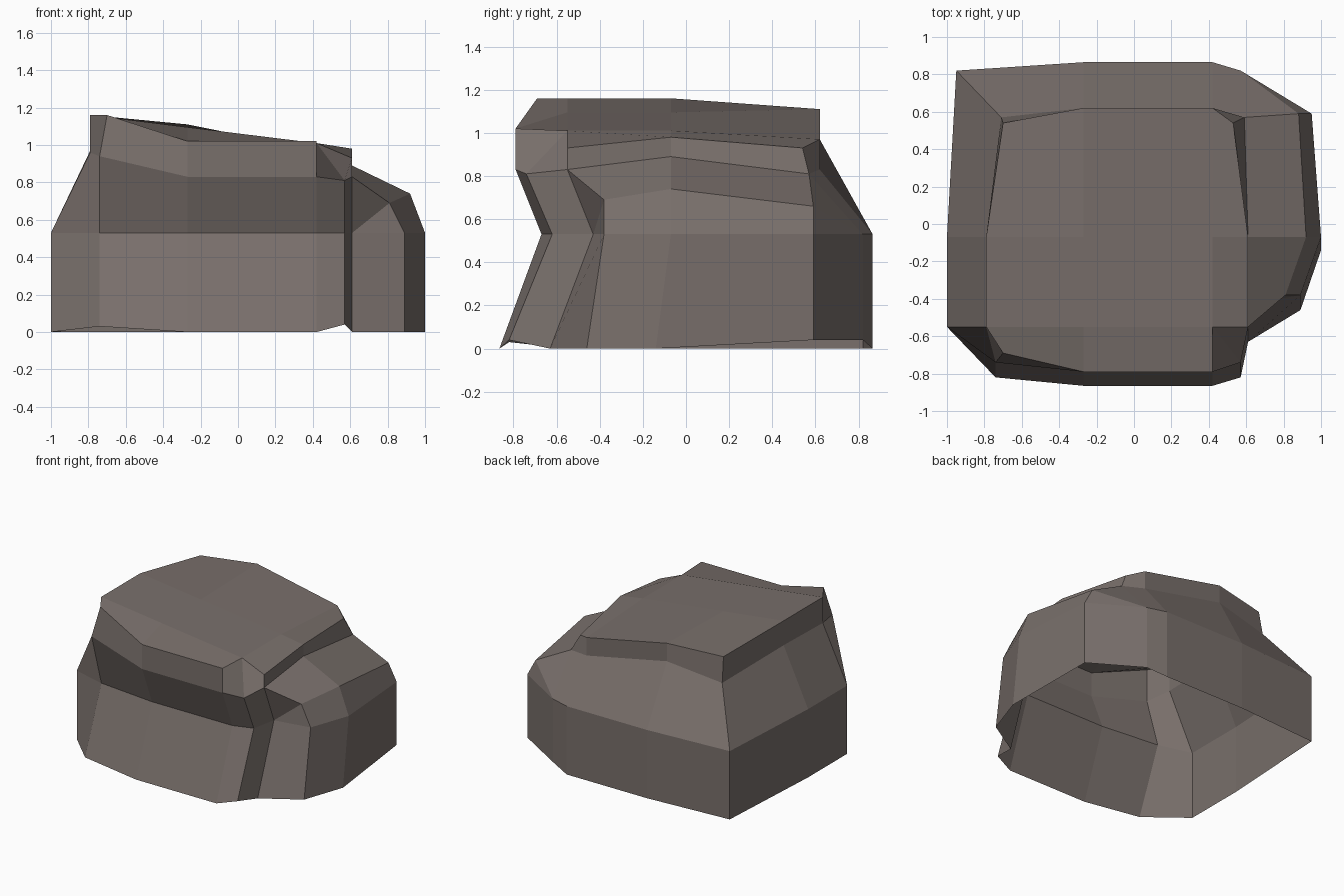
import bpy
import bmesh

if "Cube" in bpy.data.objects:
    bpy.data.objects.remove(bpy.data.objects["Cube"])

# Footprint columns, counter-clockwise from front left: x, y at ground, y at waist
outline = [(-1, -.55, -.55), (-.74, -.82, -.62), (-.27, -.865, -.67), (.42, -.865, -.67),
           (.57, -.82, -.62), (.61, -.63, -.43), (.89, -.46, -.38), (1, -.14, -.07),
           (.95, .59, .59), (.57, .82, .82), (.42, .865, .865), (-.27, .865, .865),
           (-.95, .82, .82), (-1, -.07, -.07)]
raised = {1: .03, 4: .04, 8: .04, 9: .04}      # columns whose foot lifts off the ground
base = [(x, y, raised.get(i, 0)) for i, (x, y, _) in enumerate(outline)]
waist = [(x, y, .53) for x, _, y in outline]

# Shoulder ledge exists only on the right side
shoulder = list(waist)
shoulder[6:9] = [(.81, -.38, .69), (.92, -.07, .74), (.88, .59, .66)]

# Cap band: x, y, lower z, upper z
rim = [(-.79, -.55, .96, 1.16), (-.74, -.74, .94, 1.16), (-.27, -.79, .83, 1.02),
       (.42, -.79, .83, 1.02), (.57, -.74, .81, 1.01), (.61, -.55, .83, .93),
       (.61, -.55, .83, .93), (.61, -.07, .89, .98), (.59, .57, .81, .93),
       (.59, .57, .81, .93), (.42, .62, .83, .97), (-.27, .62, .97, 1.11),
       (-.71, .57, .90, 1.09), (-.79, -.07, .97, 1.16)]
low = [(x, y, z) for x, y, z, _ in rim]
top = [(x, y, z) for x, y, _, z in rim]
# Cap corners that step inward above the band
top[1] = (-.70, -.69, 1.16)
top[4] = (.42, -.55, 1.01)
top[8] = top[9] = (.53, .54, .93)
top[12] = (-.70, .54, 1.09)

bm = bmesh.new()
rings = [[bm.verts.new(p) for p in ring] for ring in (base, waist, shoulder, low, top)]
n = len(outline)

# Side walls
for a, b in zip(rings, rings[1:]):
    for i in range(n):
        j = (i + 1) % n
        bm.faces.new((a[i], a[j], b[j], b[i]))

# Sloping top
t = rings[-1]
p, q, r = (bm.verts.new(c) for c in ((-.27, -.55, 1.095), (-.27, -.07, 1.095), (.42, -.07, 1.01)))
for f in ((t[0], t[1], t[2], p), (t[2], t[3], t[4], p), (t[4], t[5], t[7], r),
          (p, t[4], r, q), (t[0], p, q, t[13]), (r, t[7], t[8], t[10]),
          (q, r, t[10], t[11]), (t[13], q, t[11], t[12])):
    bm.faces.new(f)

# Merge collapsed corners; the underside stays open
bmesh.ops.remove_doubles(bm, verts=bm.verts, dist=.001)

mesh = bpy.data.meshes.new("rock")
bm.to_mesh(mesh)
bm.free()
stone = bpy.data.materials.new("grey brown stone")
stone.diffuse_color = (.19, .16, .147, 1)
stone.use_nodes = True
stone.node_tree.nodes["Principled BSDF"].inputs["Base Color"].default_value = stone.diffuse_color
mesh.materials.append(stone)
bpy.context.collection.objects.link(bpy.data.objects.new("rock", mesh))
